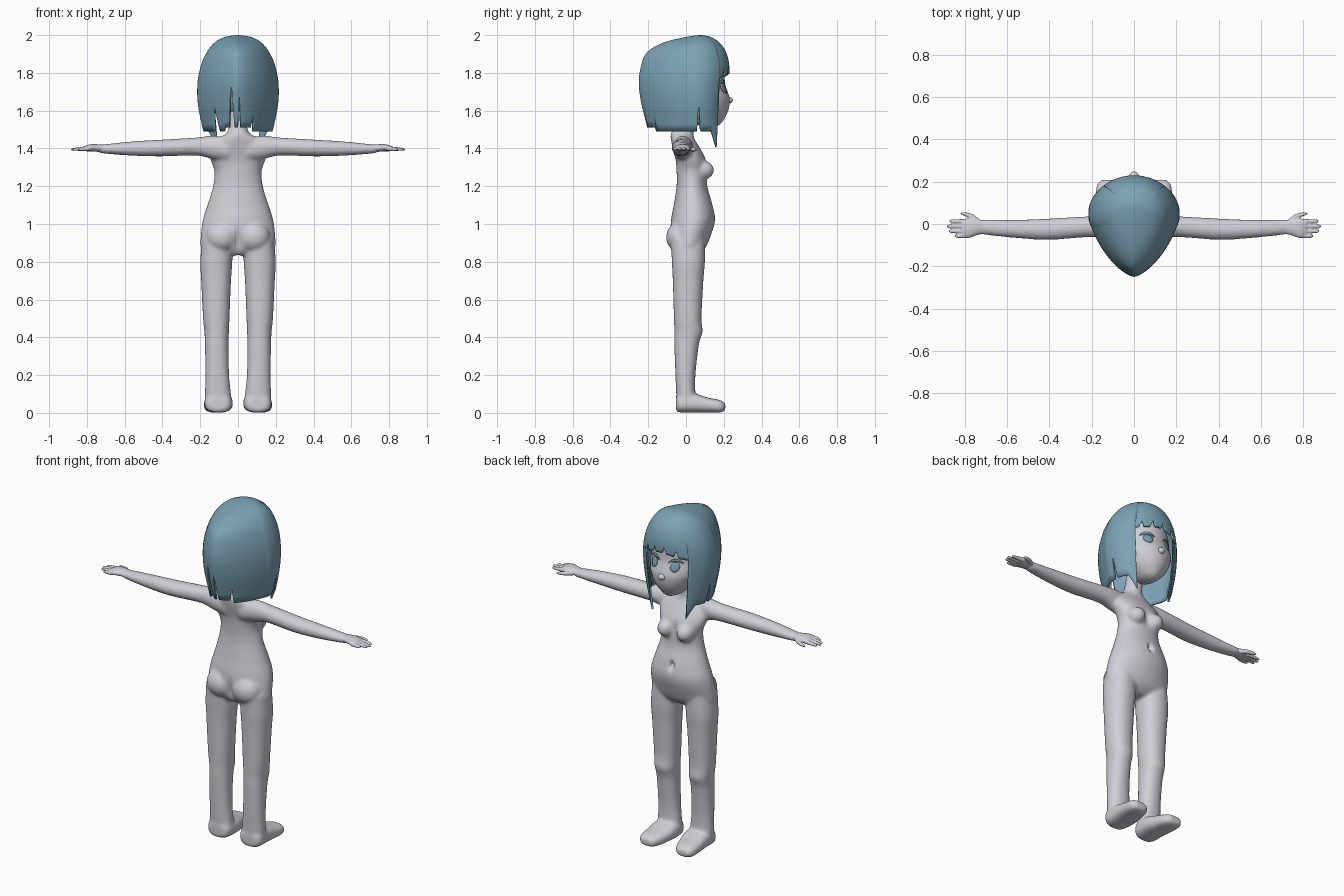
import bpy, bmesh, math
from mathutils import Vector, Matrix
from mathutils.bvhtree import BVHTree

if "Cube" in bpy.data.objects:
    bpy.data.objects.remove(bpy.data.objects["Cube"])


def material(name, rgb):
    m = bpy.data.materials.new(name)
    m.diffuse_color = (*rgb, 1)
    m.use_nodes = True
    m.node_tree.nodes["Principled BSDF"].inputs["Base Color"].default_value = m.diffuse_color
    return m


SKIN = material("pale grey skin", (0.62, 0.62, 0.68))
BLUE = material("steel blue hair", (0.20, 0.36, 0.46))


def spline(rows, t):
    """Smooth interpolation through rows of numbers by index."""
    i = min(int(t), len(rows) - 2)
    f = t - i
    p = [rows[max(0, min(len(rows) - 1, i + k))] for k in (-1, 0, 1, 2)]
    return [b + 0.5 * f * (c - a + f * (2*a - 5*b + 4*c - d + f * (3*(b - c) + d - a)))
            for a, b, c, d in zip(*p)]


def tube(bm, rows, axis="z", side=1, power=1.0, seg=32, sub=4):
    """Closed loft; a row is position, then low/high of the other two axes."""
    n = (len(rows) - 1) * sub
    rings = []
    for k in range(n + 1):
        s, a0, a1, b0, b1 = spline(rows, k / sub)
        ring = []
        for j in range(seg):
            t = 2 * math.pi * j / seg
            c, d = math.cos(t), math.sin(t)
            a = (a0 + a1) / 2 + (a1 - a0) / 2 * math.copysign(abs(c) ** power, c)
            b = (b0 + b1) / 2 + (b1 - b0) / 2 * math.copysign(abs(d) ** power, d)
            x, y, z = {"z": (a, b, s), "x": (s, a, b), "y": (a, s, b)}[axis]
            ring.append(bm.verts.new((x * side, y, z)))
        rings.append(ring)
    for r0, r1 in zip(rings, rings[1:]):
        for j in range(seg):
            bm.faces.new((r0[j], r0[(j+1) % seg], r1[(j+1) % seg], r1[j]))
    bm.faces.new(rings[0])
    bm.faces.new(rings[-1])


def ball(bm, centre, radii):
    bmesh.ops.create_uvsphere(bm, u_segments=24, v_segments=16, radius=1,
                              matrix=Matrix.Translation(centre) @ Matrix.Diagonal((*radii, 1)))


def finish(bm, name, mat):
    bmesh.ops.recalc_face_normals(bm, faces=bm.faces[:])
    me = bpy.data.meshes.new(name)
    bm.to_mesh(me)
    bm.free()
    me.materials.append(mat)
    for p in me.polygons:
        p.use_smooth = True
    ob = bpy.data.objects.new(name, me)
    bpy.context.collection.objects.link(ob)
    return ob


def fuse(ob, voxel, smooth, dents=()):
    """Blend overlapping pieces into one skin, then press in the dents."""
    r = ob.modifiers.new("fuse", "REMESH")
    r.mode, r.voxel_size, r.use_smooth_shade = "VOXEL", voxel, True
    s = ob.modifiers.new("soften", "SMOOTH")
    s.factor, s.iterations = 0.5, smooth
    dg = bpy.context.evaluated_depsgraph_get()
    me = bpy.data.meshes.new_from_object(ob.evaluated_get(dg))
    ob.modifiers.clear()
    for v in me.vertices:
        for centre, size, push in dents:
            e = sum(((v.co[i] - centre[i]) / size[i]) ** 2 for i in range(3))
            if e < 6:
                v.co.y += push * math.exp(-e)
    mat = ob.data.materials[0]
    ob.data = me
    me.materials.clear()
    me.materials.append(mat)
    for p in me.polygons:
        p.use_smooth = True


# Body: torso and neck, then mirrored legs, feet, arms
bm = bmesh.new()
torso = [(.835, .12, -.04, .06), (.87, .192, -.07, .10), (.93, .198, -.085, .128),
         (1.02, .187, -.08, .154), (1.10, .162, -.065, .142), (1.20, .132, -.05, .113),
         (1.28, .125, -.05, .118), (1.34, .145, -.055, .108), (1.40, .15, -.07, .075),
         (1.45, .11, -.08, .045), (1.48, .062, -.08, .04), (1.52, .048, -.06, .045),
         (1.60, .045, -.04, .06)]
tube(bm, [(z, -w, w, b, f) for z, w, b, f in torso])
leg = [(.92, .03, .19, -.08, .10), (.80, .03, .20, -.075, .10), (.70, .037, .195, -.07, .092),
       (.50, .045, .185, -.064, .082), (.43, .048, .178, -.062, .088), (.36, .05, .175, -.062, .068),
       (.20, .047, .173, -.056, .05), (.10, .037, .175, -.052, .05), (.03, .03, .175, -.05, .06)]
foot = [(-.053, .06, .15, .01, .08), (-.03, .035, .175, .002, .10), (.05, .027, .178, .002, .10),
        (.12, .04, .181, .002, .08), (.18, .06, .177, .002, .068), (.208, .085, .155, .012, .05)]
arm = [(.05, -.07, .03, 1.33, 1.46), (.14, -.065, .035, 1.345, 1.468), (.22, -.062, .036, 1.362, 1.458),
       (.40, -.075, .026, 1.358, 1.447), (.55, -.067, .02, 1.361, 1.438), (.70, -.052, .021, 1.372, 1.423),
       (.74, -.045, .017, 1.38, 1.418)]
for s in (1, -1):
    tube(bm, leg, "z", s, .9)
    tube(bm, foot, "y", s, .75)
    tube(bm, arm, "x", s)
    ball(bm, (.085 * s, -.035, .93), (.085, .07, .08))     # buttock
    ball(bm, (.062 * s, .09, 1.285), (.05, .058, .05))      # chest
body = finish(bm, "body", SKIN)
fuse(body, .009, 6, [((0, .145, 1.09), (.012, .06, .022), -.03),     # navel
                     ((0, -.09, .91), (.016, .06, .06), .02),         # rear cleft
                     ((0, .12, 1.29), (.025, .06, .05), -.012)])      # chest hollow

# Hands: palm, four fingers, thumb
palm = [(.70, -.045, .015, 1.38, 1.418), (.74, -.052, .022, 1.382, 1.422),
        (.78, -.066, .026, 1.385, 1.422), (.815, -.066, .022, 1.387, 1.412)]
for s, label in ((1, "right_hand"), (-1, "left_hand")):
    bm = bmesh.new()
    tube(bm, palm, "x", s)
    for y, tip in ((.013, .872), (-.011, .884), (-.034, .876), (-.057, .848)):
        tube(bm, [(.79, y - .011, y + .011, 1.387, 1.411), (.83, y - .010, y + .010, 1.387, 1.408),
                  (tip - .008, y - .008, y + .008, 1.388, 1.402),
                  (tip, y - .004, y + .004, 1.391, 1.398)], "x", s, seg=12)
    tube(bm, [(.725, -.01, .015, 1.385, 1.41), (.76, .015, .045, 1.384, 1.409),
              (.80, .037, .056, 1.384, 1.402), (.82, .044, .053, 1.387, 1.396)], "x", s, seg=12)
    fuse(finish(bm, label, SKIN), .004, 2)

# Head with a soft muzzle and small nose
bm = bmesh.new()
head = [(1.515, .015, .10, .155), (1.53, .05, .05, .183), (1.57, .092, .01, .21), (1.61, .122, -.04, .226),
        (1.655, .145, -.08, .232), (1.69, .153, -.09, .224), (1.74, .158, -.11, .207),
        (1.80, .158, -.12, .202), (1.87, .135, -.11, .18), (1.92, .09, -.06, .14), (1.94, .02, .0, .07)]
tube(bm, [(z, -w, w, b, f) for z, w, b, f in head], seg=48)
ball(bm, (0, .226, 1.655), (.022, .022, .018))
face = BVHTree.FromBMesh(bm)
finish(bm, "head", SKIN)


# Eyes: thin plates laid onto the face, with an upper lash
def on_face(x, z):
    return face.ray_cast(Vector((x, 1, z)), Vector((0, -1, 0)))[0] + Vector((0, .005, 0))


for s, label in ((1, "right_eye"), (-1, "left_eye")):
    bm = bmesh.new()
    cx, cz, n = .068 * s, 1.72, 20
    ring = lambda r: [bm.verts.new(on_face(cx + .024 * r * math.cos(2*math.pi*k/n),
                                           cz + .027 * r * math.sin(2*math.pi*k/n))) for k in range(n)]
    outer, inner = ring(1), ring(.5)
    bm.faces.new(inner)
    for k in range(n):
        bm.faces.new((outer[k], outer[(k+1) % n], inner[(k+1) % n], inner[k]))
    lash = []
    for k in range(11):
        u = k / 5 - 1
        z = 1.757 - .016 * u * u
        h = .007 * (1 - .7 * u * u)
        lash.append([bm.verts.new(on_face(cx + .037 * u, z + d)) for d in (-h, h)])
    for (a, b), (c, d) in zip(lash, lash[1:]):
        bm.faces.new((a, b, d, c))
    eye = finish(bm, label, BLUE)
    eye.modifiers.new("plate", "SOLIDIFY").thickness = .004

# Hair: bob shell with half width, back and front every 0.1 of sqrt(2 - z)
PROFILE = [(0, .08, .08), (.07, 0, .13), (.125, -.12, .178), (.165, -.205, .212), (.196, -.237, .229),
           (.214, -.25, .228), (.213, -.237, .218), (.188, -.205, .212), (.15, -.18, .208)]
NOTCHES = [(-137, 5, 1.63), (-165, 5, 1.75), (176, 4, 1.70), (150, 2, 1.58), (84, 3, 1.64), (-84, 3, 1.64)]


def hem(t):
    """Height of the hair's lower edge at an angle from the face."""
    a = abs(t)
    if a < 45:
        z = 1.785 + .012 * math.cos(math.radians(t * 4))       # fringe
        for c in (-24, -4, 15, 33):
            z += .04 * max(0, 1 - abs(t - c) / 4)
        return z
    z = 1.415 + (a - 46.5) * .0065 if a < 58 else 1.49          # side lock, bob edge
    if a > 150:
        z += .02
    for c, w, top in NOTCHES:
        d = abs(t - c)
        if d < w:
            z += (top - z) * (1 - d / w)
    return z


bm = bmesh.new()
cols, rows = 288, 26
grid = []
for j in range(cols):
    t = j * 360 / cols - 180
    w_end = math.sqrt(2 - hem(t))
    sn, cs = math.sin(math.radians(t)), math.cos(math.radians(t))
    e = 1.0 if cs > 0 else 1.0 + .33 * min(1, -cs * 3)          # pointed at the back
    col = []
    for i in range(rows + 1):
        w = w_end * i / rows
        half, back, front = spline(PROFILE, w * 10)
        mid = .05 + .03 * max(0, 1 - w / .3)
        y = mid + (front - mid if cs > 0 else mid - back) * math.copysign(abs(cs) ** e, cs)
        col.append(bm.verts.new((half * math.copysign(abs(sn) ** e, sn), y, 2 - w * w)))
    grid.append(col)
for j in range(cols):
    a, b = grid[j], grid[(j + 1) % cols]
    for i in range(rows):
        bm.faces.new((a[i], a[i+1], b[i+1], b[i]))
bmesh.ops.remove_doubles(bm, verts=bm.verts[:], dist=1e-5)
hair = finish(bm, "hair", BLUE)
shell = hair.modifiers.new("thickness", "SOLIDIFY")
shell.thickness, shell.offset = .01, -1
